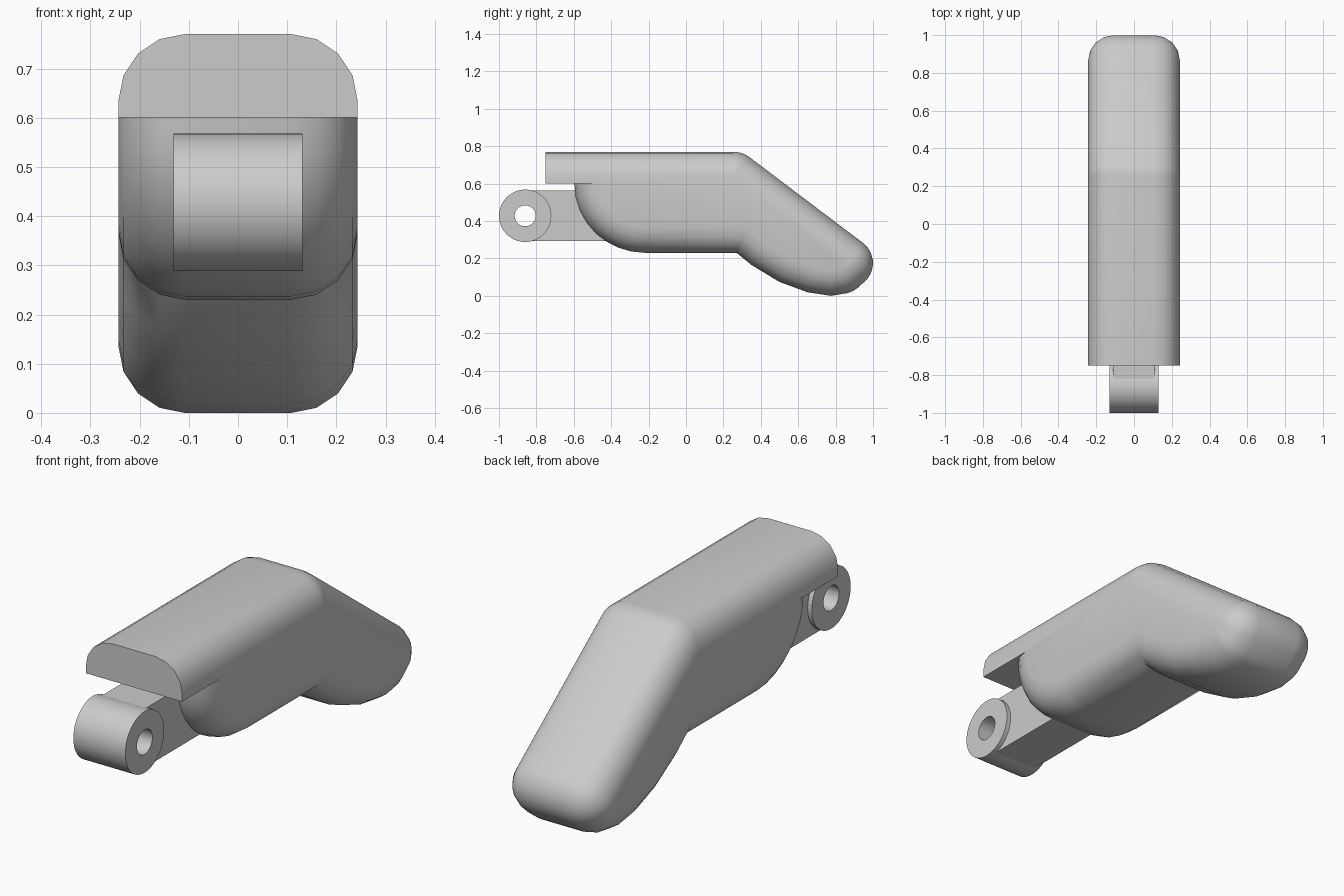
import bpy, bmesh, math
from mathutils import Vector

cube = bpy.data.objects.get("Cube")
if cube:
    bpy.data.objects.remove(cube)

GREY = (0.6, 0.6, 0.6, 1)
mat = bpy.data.materials.new("light_grey")
mat.use_nodes = True
mat.diffuse_color = GREY
mat.node_tree.nodes["Principled BSDF"].inputs["Base Color"].default_value = GREY


def finish(name, bm):
    bmesh.ops.remove_doubles(bm, verts=bm.verts, dist=0.0005)
    bmesh.ops.recalc_face_normals(bm, faces=bm.faces)
    mesh = bpy.data.meshes.new(name)
    bm.to_mesh(mesh)
    bm.free()
    obj = bpy.data.objects.new(name, mesh)
    bpy.context.collection.objects.link(obj)
    mesh.materials.append(mat)
    bpy.ops.object.select_all(action='DESELECT')
    obj.select_set(True)
    bpy.context.view_layer.objects.active = obj
    bpy.ops.object.shade_smooth_by_angle(angle=math.radians(32))


def loft(bm, rings, caps=True):
    """Bridge closed rings of points, in order."""
    loops = [[bm.verts.new(p) for p in ring] for ring in rings]
    n = len(loops[0])
    for a, b in zip(loops, loops[1:]):
        for i in range(n):
            bm.faces.new((a[i], a[(i + 1) % n], b[(i + 1) % n], b[i]))
    if caps:
        bm.faces.new(loops[0])
        bm.faces.new(loops[-1])


# Shell: a core side profile in (y, z), each point with its rounding direction
R = 0.135
HALF = 0.243
profile = []


def add(y, z, dy, dz):
    profile.append((Vector((y, z)), Vector((dy, dz))))


def corner(y, z, start, end, steps):
    for i in range(steps + 1):
        a = math.radians(start + (end - start) * i / steps)
        add(y, z, math.cos(a), math.sin(a))


add(-0.75, 0.635, 0, 1)
corner(0.256, 0.635, 90, 53, 3)          # knuckle
corner(0.865, 0.175, 53, -40, 6)         # tip
corner(0.83, 0.145, -50, -75, 2)
add(0.775, 0.135, 0, -1)
for y, z, a in ((0.69, 0.148, 253), (0.56, 0.195, 243), (0.427, 0.276, 235)):
    add(y, z, math.cos(math.radians(a)), math.sin(math.radians(a)))
add(0.318, 0.365, -0.354, -1)            # crease underneath
for i in range(9):                       # rounded lower front
    a = math.radians(270 - 90 * i / 8)
    c, s = math.cos(a), math.sin(a)
    add(-0.22 + 0.242 * c, 0.6 + 0.235 * s, c, s)
add(-0.75, 0.6, 0, 0)                    # square overhang lip

layers = [(HALF - R + R * math.cos(t), R * math.sin(t))
          for t in (math.pi / 8 * k for k in range(5))]
layers += [(-x, d) for x, d in reversed(layers)]
bm = bmesh.new()
loft(bm, [[(x, *(p + v * d)) for p, v in profile] for x, d in layers])
finish("finger_shell", bm)

# Hinge barrel: a tube running across
HY, HZ = -0.86, 0.428


def circle(x, r, n=48):
    return [(x, HY + r * math.cos(math.tau * i / n), HZ + r * math.sin(math.tau * i / n))
            for i in range(n)]


bm = bmesh.new()
outer, hole, w = 0.14, 0.056, 0.131
loft(bm, [circle(-w, hole), circle(-w, outer), circle(w, outer),
          circle(w, hole), circle(-w, hole)], caps=False)
finish("hinge_barrel", bm)

# Hinge arm: flat bar from the barrel into the shell
arm = [(-0.83, 0.562), (-0.3, 0.562), (-0.3, 0.294), (-0.83, 0.294),
       (-0.79, 0.35), (-0.79, 0.5)]
bm = bmesh.new()
loft(bm, [[(x, y, z) for y, z in arm] for x in (-0.11, 0.11)])
finish("hinge_arm", bm)
